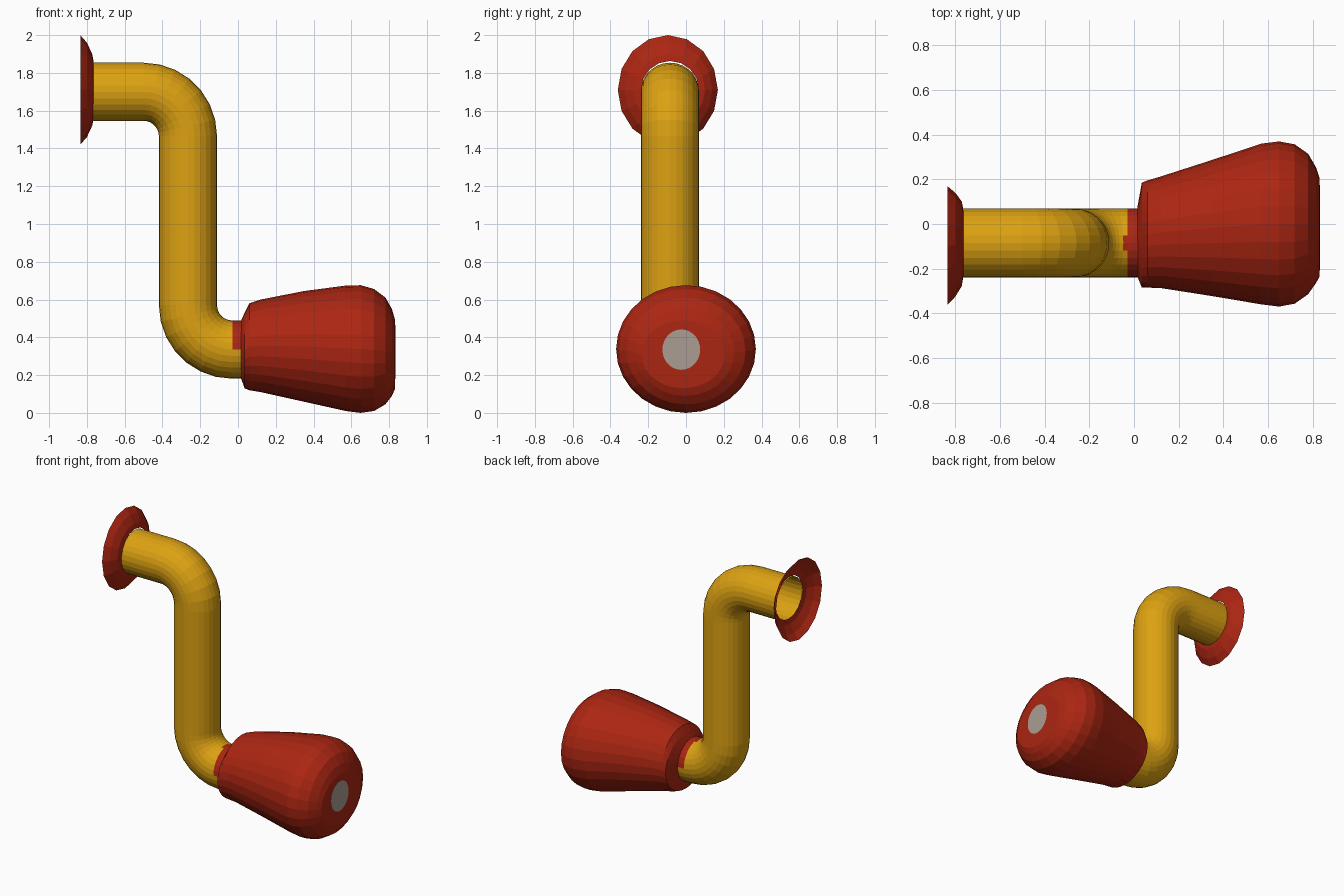
import bpy, bmesh, math
from mathutils import Vector

cube = bpy.data.objects.get("Cube")
if cube:
    bpy.data.objects.remove(cube, do_unlink=True)


def make_material(name, rgb):
    mat = bpy.data.materials.new(name)
    mat.use_nodes = True
    color = (*rgb, 1)
    mat.diffuse_color = color
    mat.node_tree.nodes["Principled BSDF"].inputs["Base Color"].default_value = color
    return mat


red = make_material("red", (0.41, 0.019, 0.006))
yellow = make_material("yellow", (0.72, 0.36, 0.006))
grey = make_material("warm grey", (0.40, 0.34, 0.29))


def loft(name, sections, sides, materials, rule=None, cap_end=False):
    """Skin rings given as (centre, travel direction, y radius, cross radius)."""
    bm = bmesh.new()
    side = Vector((0, 1, 0))
    rings = []
    for centre, direction, ry, rc in sections:
        across = direction.cross(side)
        angles = [math.tau * i / sides for i in range(sides)]
        rings.append([bm.verts.new(centre + side * ry * math.cos(a)
                                   + across * rc * math.sin(a)) for a in angles])
    for a, b in zip(rings, rings[1:]):
        for i in range(sides):
            j = (i + 1) % sides
            bm.faces.new((a[i], a[j], b[j], b[i]))
    if cap_end:
        bm.faces.new(rings[-1])
    if rule:
        for face in bm.faces:
            face.material_index = rule(face.calc_center_median())
    mesh = bpy.data.meshes.new(name)
    bm.to_mesh(mesh)
    bm.free()
    for mat in materials:
        mesh.materials.append(mat)
    obj = bpy.data.objects.new(name, mesh)
    bpy.context.collection.objects.link(obj)
    return obj


ALONG_X = Vector((1, 0, 0))
PIPE_Y, PIPE_R, BEND_R = -0.085, 0.154, 0.235


# Bent pipe: straight run, elbow down, long drop, elbow outward
def pipe_ring(x, z, angle):
    direction = Vector((math.cos(angle), 0, -math.sin(angle)))
    return Vector((x, PIPE_Y, z)), direction, PIPE_R, PIPE_R


STEPS = 7
path = [pipe_ring(-0.768, 1.7, 0)]
for i in range(STEPS + 1):
    a = math.pi / 2 * i / STEPS
    path.append(pipe_ring(-0.5 + BEND_R * math.sin(a), 1.465 + BEND_R * math.cos(a), a))
for i in range(STEPS + 1):
    a = math.pi / 2 * (1 - i / STEPS)
    path.append(pipe_ring(-0.03 - BEND_R * math.sin(a), 0.57 - BEND_R * math.cos(a), a))
path.append(pipe_ring(0.04, 0.335, 0))
# The upper part of the outer pipe end is red, like a collar
loft("bent_pipe", path, 28, [yellow, red],
     lambda c: int(c.x > -0.04 and c.z > 0.33))

# Open, dished mounting flange at the top end
flange = [(-0.835, 0.265, 0.29), (-0.80, 0.232, 0.25),
          (-0.772, 0.19, 0.19), (-0.765, 0.153, 0.153)]
loft("wall_flange",
     [(Vector((x, -0.085 - 0.1 * (ry - 0.153), 1.71)), ALONG_X, ry, rz)
      for x, ry, rz in flange], 16, [red])

# Tapered grip: x, centre y, centre z, y radius, z radius
grip = [
    (0.015, -0.08, 0.335, 0.155, 0.15),
    (0.035, -0.05, 0.33, 0.235, 0.20),
    (0.06, -0.045, 0.35, 0.24, 0.23),
    (0.12, -0.037, 0.355, 0.25, 0.245),
    (0.35, -0.018, 0.352, 0.305, 0.293),
    (0.57, 0, 0.342, 0.36, 0.332),
    (0.65, 0, 0.338, 0.37, 0.338),
    (0.72, 0, 0.333, 0.357, 0.323),
    (0.78, 0, 0.328, 0.315, 0.283),
    (0.815, -0.005, 0.32, 0.26, 0.23),
    (0.832, -0.015, 0.31, 0.22, 0.18),
    (0.833, -0.025, 0.335, 0.1, 0.107),
]
# Only the end cap, inside the last ring, is grey
loft("grip", [(Vector((x, y, z)), ALONG_X, ry, rz) for x, y, z, ry, rz in grip],
     28, [red, grey],
     lambda c: int(c.x > 0.8329), cap_end=True)
